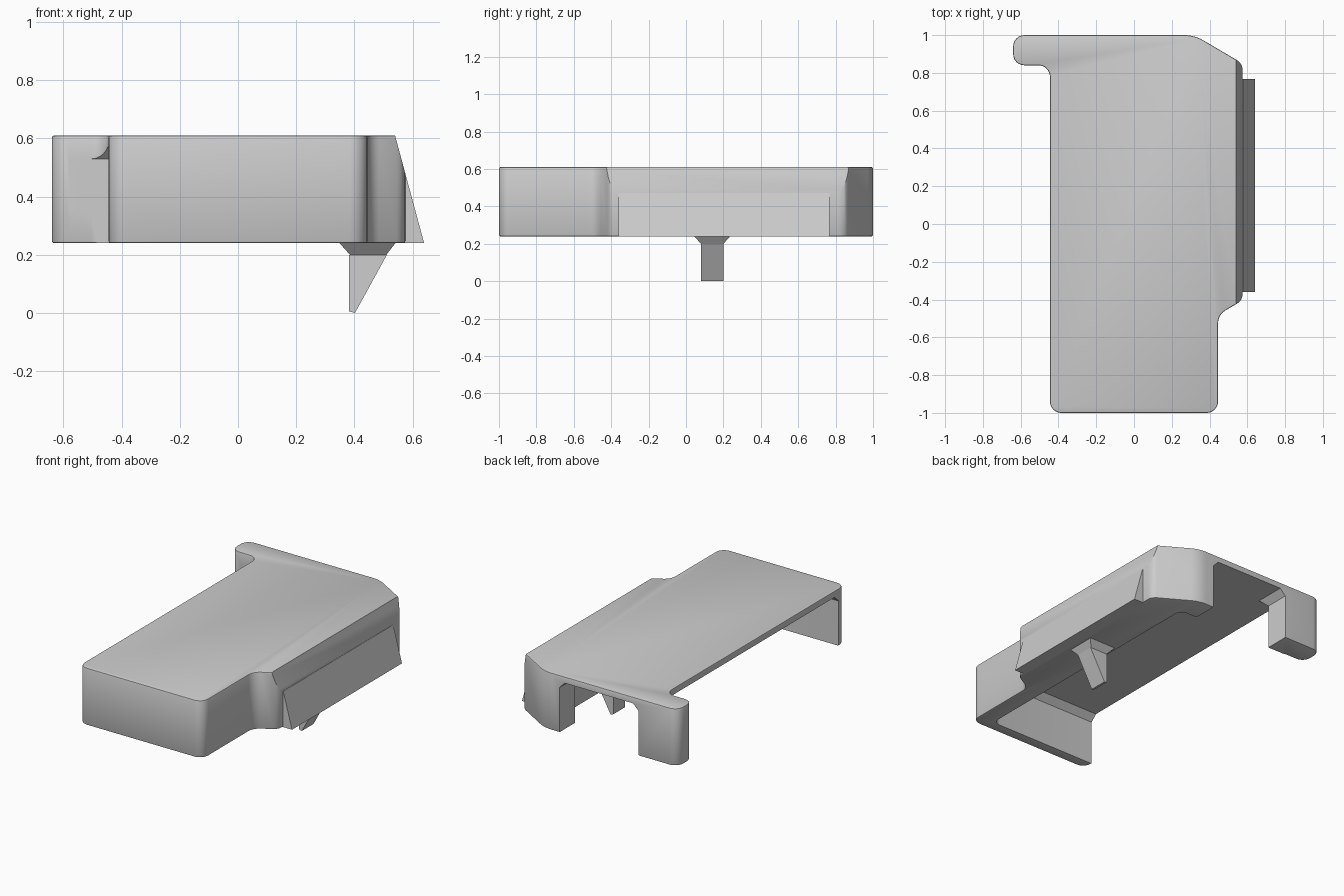
import bpy, bmesh, math
from mathutils import Vector

cube = bpy.data.objects.get("Cube")
if cube:
    bpy.data.objects.remove(cube, do_unlink=True)

GREY = (0.61, 0.61, 0.61, 1)
mat = bpy.data.materials.new("grey plastic")
mat.use_nodes = True
mat.diffuse_color = GREY
mat.node_tree.nodes["Principled BSDF"].inputs["Base Color"].default_value = GREY

BOTTOM, TOP = 0.24, 0.61


def rounded(corners, steps=6):
    """Turn (x, y, radius) corners into a filleted outline."""
    out = []
    n = len(corners)
    for i, (x, y, r) in enumerate(corners):
        p = Vector((x, y))
        if r == 0:
            out.append(p)
            continue
        a = (Vector(corners[i - 1][:2]) - p).normalized()
        b = (Vector(corners[(i + 1) % n][:2]) - p).normalized()
        half = math.acos(a.dot(b)) / 2
        centre = p + (a + b).normalized() * (r / math.sin(half))
        start = p + a * (r / math.tan(half)) - centre
        end = p + b * (r / math.tan(half)) - centre
        for s in range(steps + 1):
            t = s / steps * (math.pi - 2 * half)
            sweep = math.pi - 2 * half
            out.append(centre + (start * math.sin(sweep - t) + end * math.sin(t)) / math.sin(sweep))
    return out


def loft(name, rings):
    """Skin a stack of equal-length closed rings of 3D points."""
    bm = bmesh.new()
    loops = [[bm.verts.new(p) for p in ring] for ring in rings]
    n = len(loops[0])
    for lo, hi in zip(loops, loops[1:]):
        for i in range(n):
            j = (i + 1) % n
            bm.faces.new((lo[i], lo[j], hi[j], hi[i]))
    bm.faces.new(loops[0][::-1])
    bm.faces.new(loops[-1])
    bmesh.ops.recalc_face_normals(bm, faces=bm.faces)
    mesh = bpy.data.meshes.new(name)
    bm.to_mesh(mesh)
    bm.free()
    mesh.materials.append(mat)
    ob = bpy.data.objects.new(name, mesh)
    bpy.context.collection.objects.link(ob)
    return ob


def level(outline, z):
    return [(p[0], p[1], z) for p in outline]


def side_prism(name, profile, y0, y1):
    """Extrude an x-z profile along y."""
    return loft(name, [[(x, y, z) for x, z in profile] for y in (y0, y1)])


def box_outline(x0, x1, y0, y1, r=0.0):
    return rounded([(x0, y0, r), (x1, y0, r), (x1, y1, r), (x0, y1, r)])


def activate(ob):
    bpy.ops.object.select_all(action="DESELECT")
    ob.select_set(True)
    bpy.context.view_layer.objects.active = ob


def cut(ob, cutter):
    activate(ob)
    mod = ob.modifiers.new("cut", "BOOLEAN")
    mod.operation = "DIFFERENCE"
    mod.solver = "EXACT"
    mod.object = cutter
    bpy.ops.object.modifier_apply(modifier=mod.name)
    bpy.data.objects.remove(cutter, do_unlink=True)


def cavity(x0, x1, y0, y1, r=0.0):
    """Hollow with a chamfer where the walls meet the top plate."""
    c = 0.04
    wide = box_outline(x0, x1, y0, y1, r)
    narrow = box_outline(x0 + c, x1 - c, y0 + c, y1 - c, r * 0.6)
    return loft("cavity_cutter", [level(wide, 0.1), level(wide, 0.53), level(narrow, 0.57)])


# Shell block with hooked corner
outline = rounded([
    (-0.445, -1, 0.06), (0.445, -1, 0.06), (0.445, -0.48, 0.08),
    (0.575, -0.405, 0.06), (0.575, 0.85, 0.06), (0.32, 1, 0.2),
    (-0.64, 1, 0.06), (-0.64, 0.84, 0.06), (-0.445, 0.84, 0.06)])
shell = loft("cover_shell", [level(outline, BOTTOM), level(outline, TOP)])
activate(shell)
bev = shell.modifiers.new("edge", "BEVEL")
bev.width = 0.007
bev.segments = 2
bev.limit_method = "ANGLE"
bev.angle_limit = math.radians(60)
bpy.ops.object.modifier_apply(modifier=bev.name)

# Sloped left side, main hollow and rear opening
cut(shell, side_prism("slope_cutter", [(0.64, BOTTOM), (0.9, BOTTOM), (0.9, 0.8), (0.4887, 0.8)], -1.2, 1.2))
cut(shell, cavity(-1.2, 0.335, -0.93, 0.84, 0.05))
cut(shell, cavity(-0.36, 0.21, 0.0, 1.3))

# Flared lower lip on the left side
side_lip = side_prism("side_lip", [(0.56, BOTTOM), (0.64, BOTTOM), (0.577, 0.473), (0.56, 0.473)], -0.36, 0.768)

# Snap tab: flared root and pointed prong
root = loft("tab_root", [level(box_outline(0.385, 0.51, 0.08, 0.2), 0.2),
                         level(box_outline(0.345, 0.545, 0.04, 0.24), 0.245)])
prong = side_prism("tab_prong", [(0.382, 0.2), (0.512, 0.2), (0.402, 0.0), (0.382, 0.006)], 0.08, 0.2)

for ob in (shell, side_lip, root, prong):
    activate(ob)
    bpy.ops.object.shade_smooth_by_angle(angle=math.radians(30))
